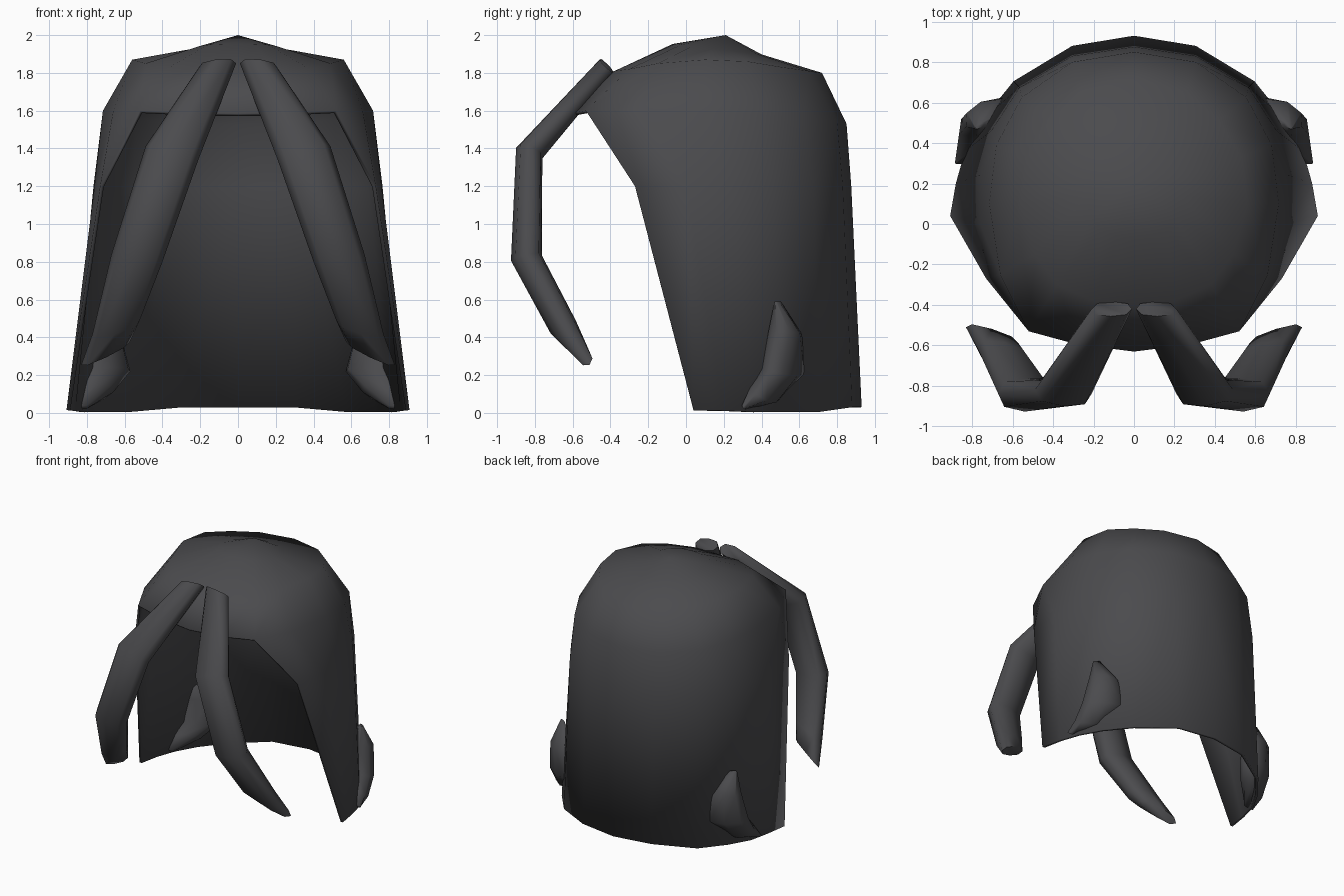
import bpy, bmesh, math
from mathutils import Vector

if "Cube" in bpy.data.objects:
    bpy.data.objects.remove(bpy.data.objects["Cube"])

mat = bpy.data.materials.new("charcoal")
mat.diffuse_color = (0.07, 0.07, 0.075, 1)
mat.use_nodes = True
mat.node_tree.nodes["Principled BSDF"].inputs["Base Color"].default_value = mat.diffuse_color


def finish(name, bm, angle):
    bmesh.ops.remove_doubles(bm, verts=bm.verts, dist=0.0005)
    bmesh.ops.recalc_face_normals(bm, faces=bm.faces)
    me = bpy.data.meshes.new(name)
    bm.to_mesh(me)
    bm.free()
    me.materials.append(mat)
    ob = bpy.data.objects.new(name, me)
    bpy.context.collection.objects.link(ob)
    bpy.ops.object.select_all(action='DESELECT')
    ob.select_set(True)
    bpy.context.view_layer.objects.active = ob
    bpy.ops.object.shade_smooth_by_angle(angle=math.radians(angle))
    return ob


def loft(bm, rows):
    vs = [[bm.verts.new(p) for p in r] for r in rows]
    for a, b in zip(vs, vs[1:]):
        for i in range(len(a) - 1):
            bm.faces.new((a[i], a[i + 1], b[i + 1], b[i]))
    return vs


# Hair shell: half rows run from the front corner round to the back
hem = [(.908, .04, .015), (.88, .2, .012), (.835, .36, .005), (.745, .52, .005),
       (.595, .705, .005), (.305, .88, .03), (0, .93, .03)]
temple = [(.73, -.27, 1.2), (.76, 0, 1.2), (.765, .24, 1.2), (.705, .46, 1.2),
          (.565, .675, 1.2), (.305, .83, 1.2), (0, .875, 1.2)]
brow = [(.52, -.53, 1.6), (.66, -.25, 1.6), (.715, .1, 1.6), (.68, .39, 1.58),
        (.555, .625, 1.56), (.305, .80, 1.54), (0, .85, 1.53)]
crown = [(.38, -.3, 1.82), (.49, -.15, 1.85), (.56, .1, 1.87), (.53, .33, 1.86),
         (.42, .51, 1.83), (.26, .65, 1.81), (0, .72, 1.8)]
# Fringe points continue the upper rows across the front
brow = [(0, -.63, 1.585), (.28, -.595, 1.59)] + brow
crown = [(0, -.4, 1.8), (.2, -.38, 1.81)] + crown
cap = [(x * .42, .17 + (y - .17) * .42, 1.925 - (y - .17) * .05)
       for x, y, z in crown]
pole = (0, .21, 2.0)

bm = bmesh.new()
for s in (1, -1):
    side = lambda row: [(s * x, y, z) for x, y, z in row]
    loft(bm, [side(r) for r in (hem, temple, brow[2:])])
    top = loft(bm, [side(r) for r in (brow, crown, cap)])[-1]
    tip = bm.verts.new(pole)
    for a, b in zip(top, top[1:]):
        bm.faces.new((a, b, tip))
shell = finish("hair_shell", bm, 50)
mod = shell.modifiers.new("thickness", 'SOLIDIFY')
mod.thickness = 0.02
mod.offset = -1


# Strands: each section is (inner edge, outer edge, half thickness)
def strand(name, sections, s, boxy):
    secs = [(Vector(a), Vector(b), t) for a, b, t in sections]
    mids = [(a + b) / 2 for a, b, t in secs]
    bm = bmesh.new()
    rows = []
    for i, (a, b, t) in enumerate(secs):
        along = mids[min(i + 1, len(mids) - 1)] - mids[max(i - 1, 0)]
        n = (b - a).cross(along).normalized() * t
        ring = []
        for k in range(8):
            # Diagonal corners pushed out for a boxier section
            f = boxy if k % 2 else 1.0
            ring.append(mids[i] + (b - a) / 2 * math.cos(k * math.pi / 4) * f
                        + n * math.sin(k * math.pi / 4) * f)
        rows.append([(s * p.x, p.y, p.z) for p in ring])
    vs = [[bm.verts.new(p) for p in r] for r in rows]
    for p, q in zip(vs, vs[1:]):
        for k in range(8):
            bm.faces.new((p[k], p[(k + 1) % 8], q[(k + 1) % 8], q[k]))
    bm.faces.new(vs[0])
    bm.faces.new(vs[-1])
    finish(name, bm, 72)


bang = [((.01, -.42, 1.85), (.21, -.42, 1.825), .05),
        ((.21, -.84, 1.34), (.49, -.82, 1.41), .075),
        ((.40, -.85, .80), (.67, -.84, .84), .083),
        ((.52, -.68, .49), (.77, -.62, .42), .075),
        ((.57, -.59, .38), (.83, -.51, .255), .04)]
lock = [((.74, .50, .59), (.785, .47, .59), .01),
        ((.62, .57, .41), (.83, .48, .43), .085),
        ((.57, .59, .22), (.865, .44, .22), .09),
        ((.66, .47, .11), (.875, .37, .10), .08),
        ((.79, .31, .03), (.885, .30, .03), .015)]
for s, tag in ((1, "right"), (-1, "left")):
    strand("front_bang_" + tag, bang, s, 1.07)
    strand("side_lock_" + tag, lock, s, 1.03)
